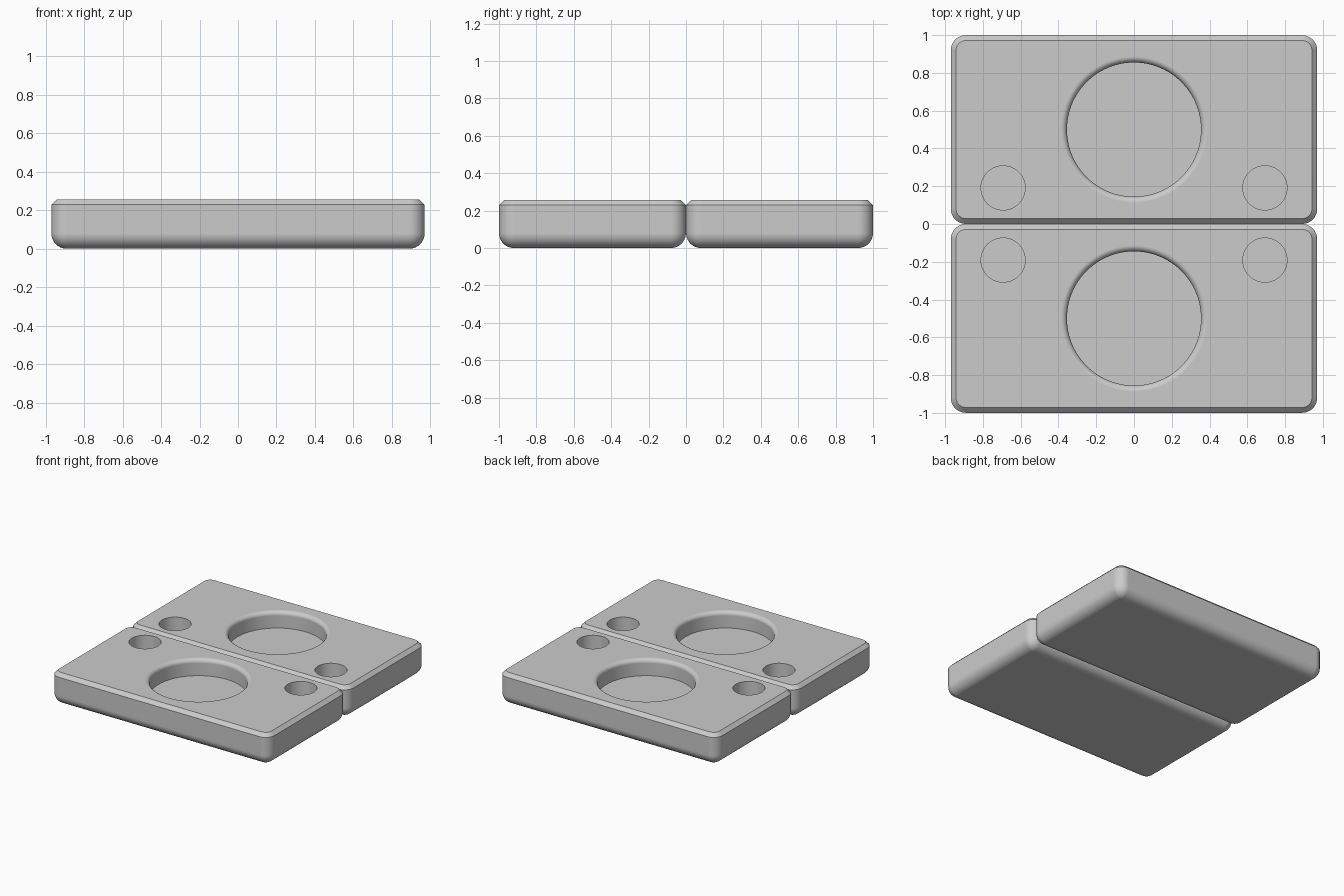
import bpy, bmesh, math

if "Cube" in bpy.data.objects:
    bpy.data.objects.remove(bpy.data.objects["Cube"])

HX, HY, H = 0.97, 0.4995, 0.257      # plate half sizes and height
R, CH = 0.08, 0.028                  # corner radius, top chamfer
HOLE_R, LIP, DEPTH = 0.355, 0.032, 0.132
PIN_R, PIN_X, PIN_Y = 0.117, 0.693, 0.191

grey = bpy.data.materials.new("grey")
grey.diffuse_color = (0.6, 0.6, 0.6, 1)
grey.use_nodes = True
grey.node_tree.nodes["Principled BSDF"].inputs["Base Color"].default_value = grey.diffuse_color


def finish(name, bm):
    bmesh.ops.remove_doubles(bm, verts=bm.verts, dist=1e-5)
    bmesh.ops.recalc_face_normals(bm, faces=bm.faces)
    me = bpy.data.meshes.new(name)
    bm.to_mesh(me)
    bm.free()
    ob = bpy.data.objects.new(name, me)
    bpy.context.collection.objects.link(ob)
    me.materials.append(grey)
    return ob


def skin(name, rings):
    """Bridge equal-length rings of points and cap both ends."""
    bm = bmesh.new()
    loops = [[bm.verts.new(p) for p in ring] for ring in rings]
    n = len(loops[0])
    for a, b in zip(loops, loops[1:]):
        for i in range(n):
            j = (i + 1) % n
            bm.faces.new((a[i], a[j], b[j], b[i]))
    bm.faces.new(loops[0])
    bm.faces.new(loops[-1])
    return finish(name, bm)


def rounded_ring(inset, z, cy, seg=10):
    """Rounded rectangle whose corners shrink with the inset."""
    r = max(R - inset, 0.0)
    pts = []
    for k, (sx, sy) in enumerate(((1, 1), (-1, 1), (-1, -1), (1, -1))):
        for i in range(seg + 1):
            a = math.pi / 2 * (k + i / seg)
            pts.append((sx * (HX - R) + r * math.cos(a),
                        cy + sy * (HY - R) + r * math.sin(a), z))
    return pts


def round_cutter(x, y, profile, seg):
    return skin("hole_cutter", [
        [(x + r * math.cos(2 * math.pi * i / seg),
          y + r * math.sin(2 * math.pi * i / seg), z) for i in range(seg)]
        for r, z in profile])


def plate(name, side):
    cy = side * 0.5
    # body: rounded underside, straight wall, chamfered top
    prof = []
    for i in range(11):
        a = math.pi / 2 * i / 10
        prof.append((R - R * math.sin(a), R - R * math.cos(a)))
    prof += [(0, H - CH), (CH, H)]
    body = skin(name, [rounded_ring(d, z, cy) for d, z in prof])

    # large recess with a rounded lip, and two small pin holes
    lip = [(HOLE_R, H - DEPTH)]
    for i in range(9):
        a = math.pi / 2 * i / 8
        lip.append((HOLE_R + LIP * (1 - math.cos(a)), H - LIP + LIP * math.sin(a)))
    lip.append((HOLE_R + LIP, H + 0.1))
    cutters = [round_cutter(0, cy, lip, 96)]
    for x in (-PIN_X, PIN_X):
        cutters.append(round_cutter(x, side * PIN_Y,
                                    [(PIN_R, H - DEPTH), (PIN_R, H + 0.1)], 48))
    bpy.ops.object.select_all(action='DESELECT')
    bpy.context.view_layer.objects.active = body
    body.select_set(True)
    for c in cutters:
        m = body.modifiers.new("cut", 'BOOLEAN')
        m.operation, m.solver, m.object = 'DIFFERENCE', 'EXACT', c
        bpy.ops.object.modifier_apply(modifier=m.name)
        bpy.data.objects.remove(c)

    # smooth fillets, crisp chamfers and flat large faces
    bpy.ops.object.shade_smooth_by_angle(angle=math.radians(30))
    wn = body.modifiers.new("flat_faces", 'WEIGHTED_NORMAL')
    wn.keep_sharp = True


plate("front_plate", -1)
plate("back_plate", 1)
